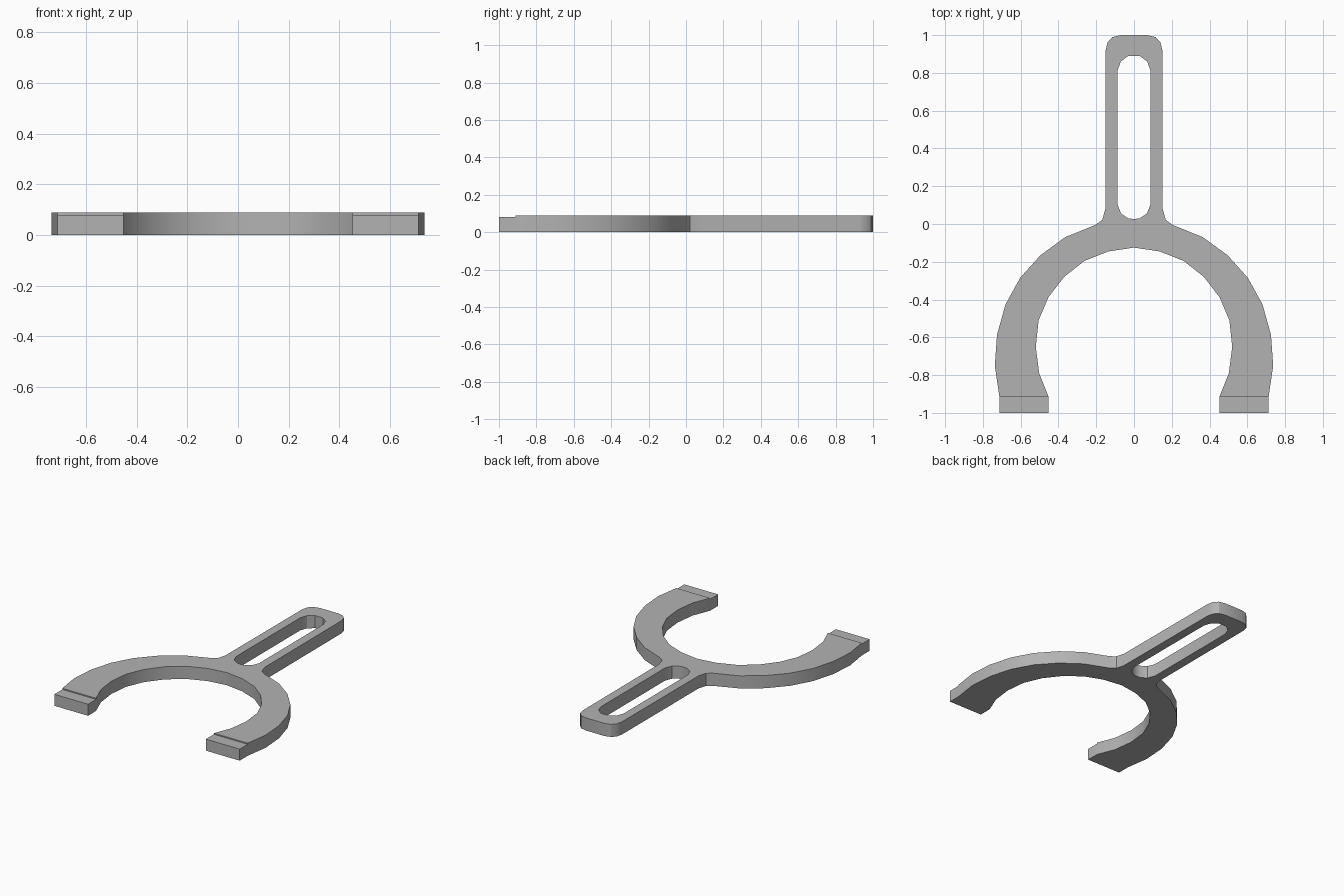
import bpy
import bmesh
import math

cube = bpy.data.objects.get("Cube")
if cube:
    bpy.data.objects.remove(cube, do_unlink=True)

THICKNESS = 0.088
PAD_HEIGHT = 0.08
PAD_EDGE = -0.912

steel = bpy.data.materials.new("grey_metal")
steel.use_nodes = True
colour = (0.45, 0.45, 0.45, 1)
steel.diffuse_color = colour
steel.node_tree.nodes["Principled BSDF"].inputs["Base Color"].default_value = colour

# Half outline: inner arc, outer arc, handle corner and slot
inner_arc = [(0, -0.125), (0.135, -0.145), (0.262, -0.195), (0.37, -0.28),
             (0.453, -0.388), (0.505, -0.51), (0.52, -0.65), (0.502, -0.79),
             (0.453, PAD_EDGE)]
outer_arc = [(0.713, PAD_EDGE), (0.737, -0.75), (0.725, -0.585), (0.68, -0.425),
             (0.603, -0.285), (0.495, -0.165), (0.365, -0.07), (0.205, -0.005),
             (0.168, 0.022), (0.152, 0.08)]
handle_end = [(0.15, 0.92), (0.14, 0.962), (0.115, 0.989), (0.07, 1), (0, 1)]
slot = [(0, 0.89), (0.03, 0.89), (0.07, 0.86), (0.088, 0.81),
        (0.088, 0.105), (0.068, 0.055), (0.03, 0.03), (0, 0.026)]

bm = bmesh.new()


def vert(point):
    return bm.verts.new((point[0], point[1], 0))


def raise_faces(faces, height, keep):
    """Extrude faces upwards and return the new top faces."""
    new = bmesh.ops.extrude_face_region(bm, geom=faces, use_keep_orig=keep)["geom"]
    bmesh.ops.translate(bm, vec=(0, 0, height),
                        verts=[g for g in new if isinstance(g, bmesh.types.BMVert)])
    return [g for g in new if isinstance(g, bmesh.types.BMFace)]


# Half body and its lower end pad share one edge
loop = [vert(p) for p in inner_arc + outer_arc + handle_end + slot]
body = bm.faces.new(loop)
tip_in, tip_out = loop[len(inner_arc) - 1], loop[len(inner_arc)]
pad = bm.faces.new([tip_out, tip_in, vert((tip_in.co.x, -1)), vert((tip_out.co.x, -1))])

# Raise everything to pad height, then the body to full height
tops = raise_faces([body, pad], PAD_HEIGHT, True)
main_top = max(tops, key=lambda f: f.calc_area())
raise_faces([main_top], THICKNESS - PAD_HEIGHT, False)

# Open the centre seam and mirror the half across it
seam = [f for f in bm.faces if all(abs(v.co.x) < 1e-5 for v in f.verts)]
bmesh.ops.delete(bm, geom=seam, context="FACES")
bmesh.ops.mirror(bm, geom=bm.verts[:] + bm.edges[:] + bm.faces[:],
                 merge_dist=1e-4, axis="X")
bmesh.ops.remove_doubles(bm, verts=bm.verts[:], dist=1e-4)
bmesh.ops.recalc_face_normals(bm, faces=bm.faces[:])

mesh = bpy.data.meshes.new("slotted_fork")
bm.to_mesh(mesh)
bm.free()
mesh.materials.append(steel)
fork = bpy.data.objects.new("slotted_fork", mesh)
bpy.context.collection.objects.link(fork)

# Smooth arcs with crisp rims
bpy.ops.object.select_all(action="DESELECT")
fork.select_set(True)
bpy.context.view_layer.objects.active = fork
bpy.ops.object.shade_smooth_by_angle(angle=math.radians(30))
